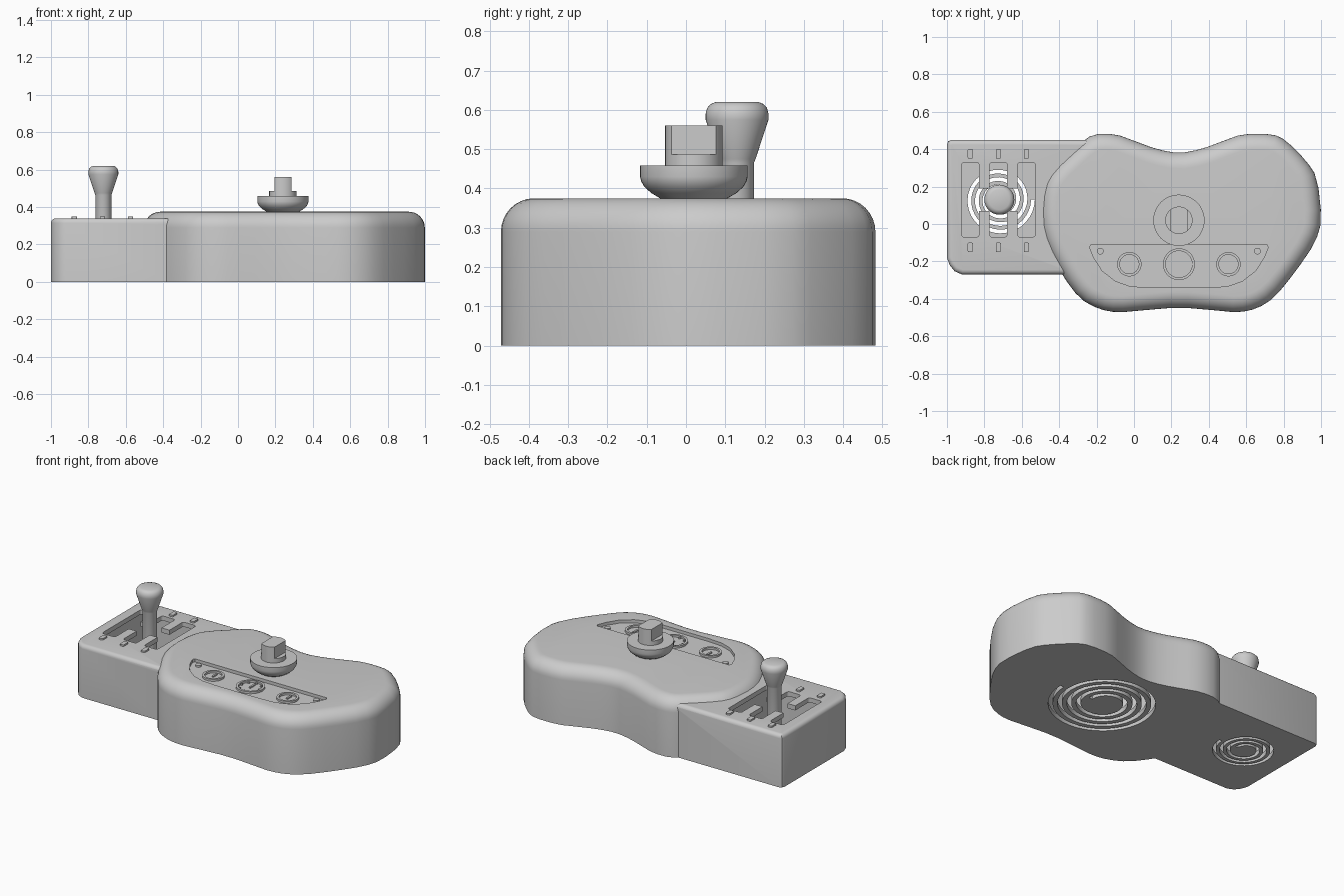
import bpy, bmesh
from math import sin, cos, pi, radians
from mathutils import Vector

cube = bpy.data.objects.get("Cube")
if cube:
    bpy.data.objects.remove(cube, do_unlink=True)

grey = bpy.data.materials.new("plain_grey")
grey.use_nodes = True
grey.diffuse_color = (0.6, 0.6, 0.6, 1)
grey.node_tree.nodes["Principled BSDF"].inputs["Base Color"].default_value = grey.diffuse_color


def loft(name, rings, closed=False):
    """Skin equal-sized rings of points, capping the ends unless closed."""
    bm = bmesh.new()
    loops = [[bm.verts.new(p) for p in ring] for ring in rings]
    pairs = list(zip(loops, loops[1:]))
    if closed:
        pairs.append((loops[-1], loops[0]))
    else:
        bm.faces.new(loops[0])
        bm.faces.new(loops[-1])
    for a, b in pairs:
        n = len(a)
        for i in range(n):
            j = (i + 1) % n
            bm.faces.new((a[i], a[j], b[j], b[i]))
    bmesh.ops.recalc_face_normals(bm, faces=bm.faces)
    mesh = bpy.data.meshes.new(name)
    bm.to_mesh(mesh)
    bm.free()
    mesh.materials.append(grey)
    obj = bpy.data.objects.new(name, mesh)
    bpy.context.collection.objects.link(obj)
    return obj


def inset(outline, d):
    """Move a counter-clockwise outline inwards by d."""
    result = []
    for i, p in enumerate(outline):
        p = Vector(p)
        a = (p - Vector(outline[i - 1])).normalized()
        b = (Vector(outline[(i + 1) % len(outline)]) - p).normalized()
        na, nb = Vector((-a.y, a.x)), Vector((-b.y, b.x))
        result.append(p + (na + nb) * d / (1 + na.dot(nb)))
    return result


def slab(name, outline, z0, z1, fillet=0, steps=8):
    """Upright prism with an optional rounded top edge."""
    levels = [(0, z0), (0, z1 - fillet)]
    if fillet:
        arc = [i / steps * pi / 2 for i in range(1, steps + 1)]
        levels += [(fillet * (1 - cos(t)), z1 - fillet * (1 - sin(t))) for t in arc]
    return loft(name, [[(x, y, z) for x, y in inset(outline, d)] for d, z in levels])


def circle(centre, r, n=48):
    return [(centre[0] + r * cos(2 * pi * i / n), centre[1] + r * sin(2 * pi * i / n))
            for i in range(n)]


def lathe(name, profile, centre, closed=False):
    return loft(name, [[(x, y, z) for x, y in circle(centre, r)] for r, z in profile], closed)


def rounded_rect(x0, x1, y0, y1, r=0.015):
    corners = [(x1 - r, y0 + r), (x1 - r, y1 - r), (x0 + r, y1 - r), (x0 + r, y0 + r)]
    return [(cx + r * cos((k - 1 + i / 4) * pi / 2), cy + r * sin((k - 1 + i / 4) * pi / 2))
            for k, (cx, cy) in enumerate(corners) for i in range(5)]


def spiral(centre, r0, r1, turns, width):
    """Outline of a flat spiral slot."""
    n = int(turns * 36)
    sides = []
    for side in (0.5, -0.5):
        sides.append([])
        for i in range(n + 1):
            t = i / n
            r = r0 + (r1 - r0) * t + side * width
            a = 2 * pi * turns * t
            sides[-1].append((centre[0] + r * cos(a), centre[1] + r * sin(a)))
    return sides


def spiral_cutter(*args):
    outer, inner = spiral(*args)
    sections = [[(*o, -0.05), (*i, -0.05), (*i, 0.06), (*o, 0.06)] for o, i in zip(outer, inner)]
    return loft("spiral_cutter", sections)


def combine(target, other, operation):
    mod = target.modifiers.new("combine", "BOOLEAN")
    mod.object, mod.operation, mod.solver = other, operation, "EXACT"
    bpy.context.view_layer.objects.active = target
    bpy.ops.object.modifier_apply(modifier=mod.name)
    bpy.data.objects.remove(other, do_unlink=True)


KNOB = (0.24, 0.02)
STICK = (-0.72, 0.13)

# Main housing: waisted outline with its corners cut once
points = [(1.005, 0.02), (0.98, 0.25), (0.92, 0.34), (0.81, 0.45), (0.74, 0.482), (0.58, 0.482),
          (0.48, 0.445), (0.36, 0.4), (0.24, 0.377), (0.12, 0.4), (0, 0.445), (-0.1, 0.482),
          (-0.22, 0.482), (-0.3, 0.42), (-0.44, 0.29), (-0.49, 0.2), (-0.505, 0.02),
          (-0.47, -0.12), (-0.38, -0.28), (-0.29, -0.4), (-0.19, -0.455), (-0.09, -0.474),
          (0.04, -0.462), (0.24, -0.445), (0.44, -0.462), (0.56, -0.474), (0.66, -0.452),
          (0.75, -0.395), (0.86, -0.26), (0.97, -0.1)]
outline = []
for i, p in enumerate(points):
    p, q = Vector(p), Vector(points[(i + 1) % len(points)])
    outline += [p.lerp(q, 0.25), p.lerp(q, 0.75)]
housing = slab("housing", outline, 0, 0.375, 0.085)

# Gear box joined to the side of the housing
box = [(-1, -0.18), (-0.985, -0.22), (-0.96, -0.252), (-0.92, -0.27), (-0.19, -0.27), (-0.19, 0.45),
       (-0.975, 0.45), (-0.993, 0.443), (-1, 0.425)]
combine(housing, slab("gear_box", box, 0, 0.34, 0.025, 5), "UNION")

# Hollow interiors and spiral floor slots
combine(housing, slab("cavity", rounded_rect(-0.95, -0.5, -0.2, 0.4), 0.03, 0.31), "DIFFERENCE")
combine(housing, slab("cavity", circle(KNOB, 0.34), 0.03, 0.285), "DIFFERENCE")
combine(housing, spiral_cutter(STICK, 0.06, 0.18, 3, 0.02), "DIFFERENCE")
combine(housing, spiral_cutter(KNOB, 0.1, 0.315, 4, 0.026), "DIFFERENCE")

# Shift gate: three slots and a cross slot
for x in (-0.875, -0.725, -0.575):
    slot = rounded_rect(x - 0.047, x + 0.047, -0.07, 0.33)
    combine(housing, slab("slot", slot, 0.28, 0.4), "DIFFERENCE")
cross = rounded_rect(-0.9, -0.55, 0.07, 0.19, 0.005)
combine(housing, slab("slot", cross, 0.28, 0.4), "DIFFERENCE")

# Recessed dashboard, mirrored about the knob
half = [(0.16, -0.34), (0.26, -0.333), (0.34, -0.305), (0.41, -0.25), (0.455, -0.18),
        (0.477, -0.125), (0.47, -0.11)]
panel = [(KNOB[0] + x, y) for x, y in half] + [(KNOB[0] - x, y) for x, y in reversed(half)]
combine(housing, slab("panel", panel, 0.355, 0.42), "DIFFERENCE")
parts = [housing]

# Gauges with rims, needles and ticks
for side, r in ((-1, 0.065), (0, 0.085), (1, 0.065)):
    c = (KNOB[0] + side * 0.265, -0.215)
    ring = [(r, 0.35), (r, 0.368), (r - 0.014, 0.368), (r - 0.014, 0.35)]
    parts.append(lathe("gauge_rim", ring, c, closed=True))
    needle = rounded_rect(c[0] - 0.006, c[0] + 0.006, c[1] - 0.01, c[1] + r * 0.55, 0.004)
    parts.append(slab("gauge_needle", needle, 0.35, 0.363))
    if side == 0:
        for x, y in circle(c, r - 0.022, 8):
            tick = rounded_rect(x - 0.006, x + 0.006, y - 0.006, y + 0.006, 0.003)
            parts.append(slab("gauge_tick", tick, 0.35, 0.363))
for x in (-0.42, 0.42):
    parts.append(slab("dashboard_stud", circle((KNOB[0] + x, -0.145), 0.018, 16), 0.35, 0.366))

# Raised gear position marks
for x in (-0.875, -0.725, -0.575):
    for y in (-0.125, 0.375):
        mark = rounded_rect(x - 0.014, x + 0.014, y - 0.025, y + 0.025, 0.006)
        parts.append(slab("gear_mark", mark, 0.33, 0.35))

# Turning knob: stem, flared dish, collar and flat grip
dish = [(0.07, 0.01), (0.07, 0.36), (0.086, 0.375), (0.108, 0.388), (0.126, 0.404), (0.134, 0.418),
        (0.137, 0.43), (0.137, 0.458)]
parts.append(lathe("knob_dish", dish, KNOB))
parts.append(slab("knob_collar", circle(KNOB, 0.073), 0.45, 0.486))
grip = [(KNOB[0] + max(-0.046, min(0.046, x)), KNOB[1] + y)
        for x, y in circle((0, 0), 0.073, 64) if abs(x) < 0.05]
parts.append(slab("knob_grip", grip, 0.48, 0.56))

# Gear stick with tapered handle
stick = [(0.043, 0.01), (0.043, 0.465), (0.047, 0.475), (0.08, 0.575), (0.08, 0.59),
         (0.076, 0.605), (0.067, 0.615), (0.054, 0.62)]
parts.append(lathe("gear_stick", stick, STICK))

bpy.ops.object.select_all(action="DESELECT")
for obj in parts:
    obj.select_set(True)
bpy.context.view_layer.objects.active = housing
bpy.ops.object.shade_smooth_by_angle(angle=radians(30))
